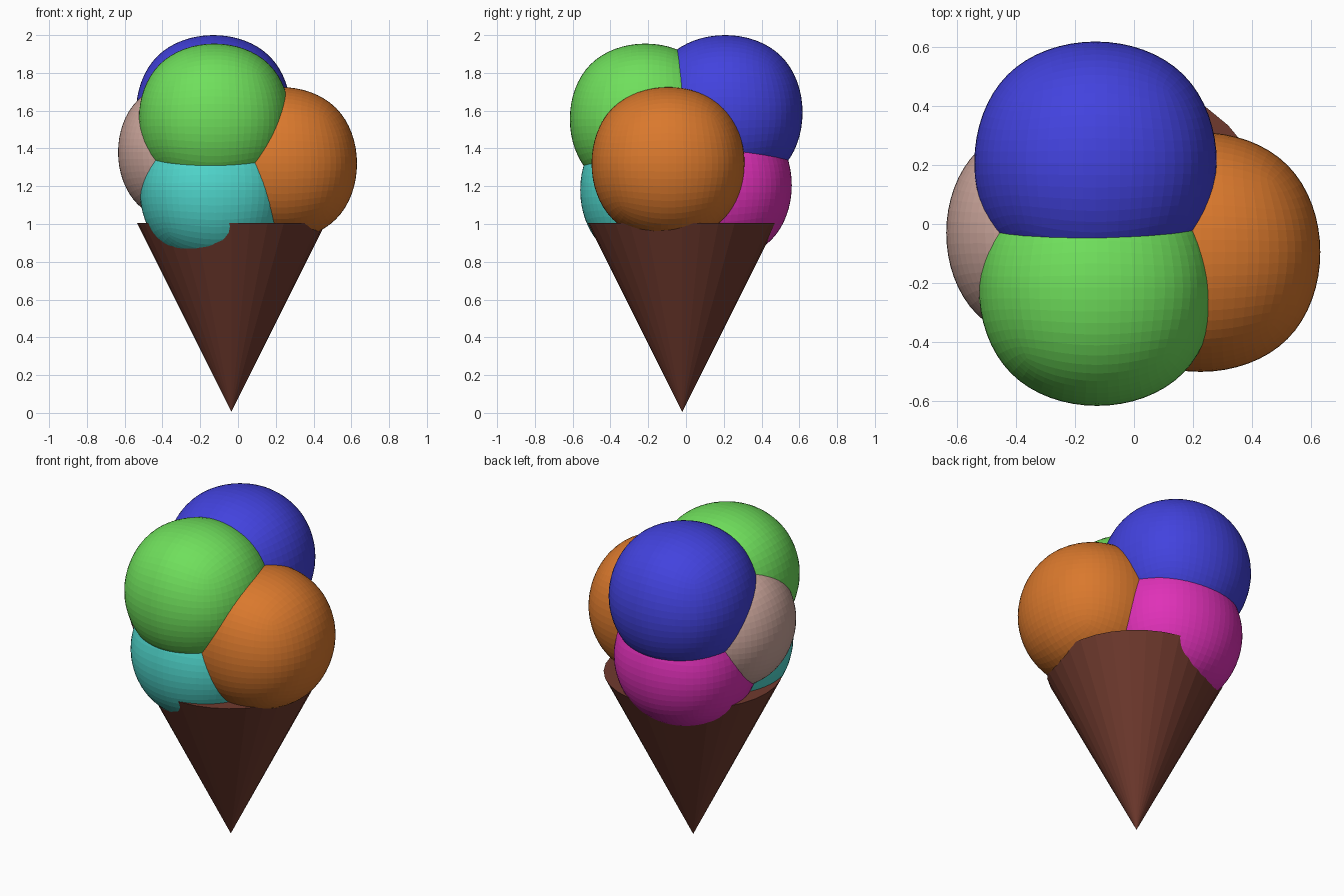
import bpy, bmesh

if "Cube" in bpy.data.objects:
    bpy.data.objects.remove(bpy.data.objects["Cube"])


def material(name, rgb):
    m = bpy.data.materials.new(name)
    m.diffuse_color = (*rgb, 1.0)
    m.use_nodes = True
    m.node_tree.nodes["Principled BSDF"].inputs["Base Color"].default_value = m.diffuse_color
    return m


def add_object(name, bm, mat):
    mesh = bpy.data.meshes.new(name)
    bm.to_mesh(mesh)
    bm.free()
    obj = bpy.data.objects.new(name, mesh)
    bpy.context.collection.objects.link(obj)
    mesh.materials.append(mat)
    return obj


# Cone: point down, closed flat top
bm = bmesh.new()
bmesh.ops.create_cone(bm, cap_ends=True, segments=32,
                      radius1=0.0, radius2=0.5, depth=1.0)
bmesh.ops.remove_doubles(bm, verts=bm.verts, dist=1e-5)
bmesh.ops.recalc_face_normals(bm, faces=bm.faces)
cone = add_object("cone", bm, material("chocolate brown", (0.16, 0.042, 0.027)))
cone.location = (-0.035, -0.02, 0.505)


# Scoops: cubes rounded by subdivision, r is the half extent along the axes
def scoop(colour, rgb, centre, r):
    bm = bmesh.new()
    bmesh.ops.create_cube(bm, size=2 * r / 0.8395)
    obj = add_object(colour + "_scoop", bm, material(colour, rgb))
    obj.location = centre
    sub = obj.modifiers.new("round", 'SUBSURF')
    sub.levels = sub.render_levels = 4


scoop("blue", (0.055, 0.055, 0.73), (-0.13, 0.207, 1.59), 0.41)
scoop("green", (0.16, 0.74, 0.107), (-0.125, -0.215, 1.555), 0.40)
scoop("orange", (0.70, 0.19, 0.026), (0.225, -0.095, 1.32), 0.405)
scoop("teal", (0.08, 0.68, 0.61), (-0.12, -0.16, 1.18), 0.40)
scoop("magenta", (0.74, 0.03, 0.48), (-0.12, 0.16, 1.205), 0.40)
scoop("pale_pink", (0.60, 0.38, 0.33), (-0.255, -0.03, 1.38), 0.38)
